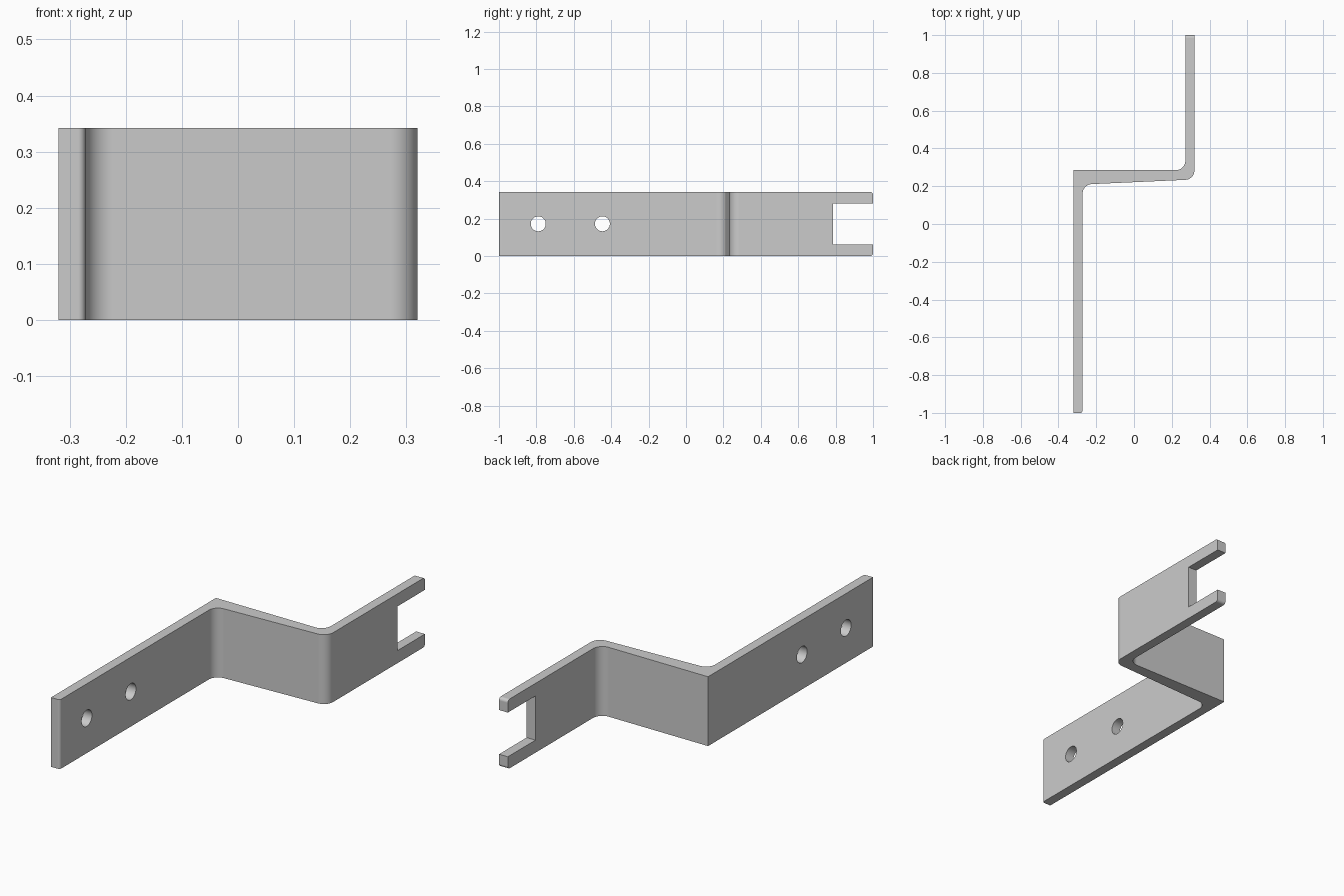
import bpy, bmesh, math
from mathutils import Vector

cube = bpy.data.objects.get("Cube")
if cube:
    bpy.data.objects.remove(cube, do_unlink=True)

HEIGHT = 0.342

metal = bpy.data.materials.new("grey_metal")
metal.use_nodes = True
colour = (0.6, 0.6, 0.6, 1)
metal.diffuse_color = colour
metal.node_tree.nodes["Principled BSDF"].inputs["Base Color"].default_value = colour


def fillet(points, steps=10):
    """Replace each (x, y, radius) corner of a closed outline by an arc."""
    out = []
    for i, (x, y, r) in enumerate(points):
        p = Vector((x, y))
        if r == 0:
            out.append(p)
            continue
        a = (Vector(points[i - 1][:2]) - p).normalized()
        b = (Vector(points[(i + 1) % len(points)][:2]) - p).normalized()
        half = a.angle(b) / 2
        centre = p + (a + b).normalized() * r / math.sin(half)
        start = (p + a * r / math.tan(half) - centre).normalized()
        end = (p + b * r / math.tan(half) - centre).normalized()
        for k in range(steps + 1):
            out.append(centre + start.slerp(end, k / steps) * r)
    return out


def make_object(name, bm):
    bmesh.ops.recalc_face_normals(bm, faces=bm.faces)
    mesh = bpy.data.meshes.new(name)
    bm.to_mesh(mesh)
    bm.free()
    mesh.materials.append(metal)
    ob = bpy.data.objects.new(name, mesh)
    bpy.context.collection.objects.link(ob)
    return ob


# Bent strip: Z-shaped outline extruded upward
outline = fillet([
    (-0.32, -1, 0), (-0.272, -1, 0.013), (-0.272, 0.209, 0.05),
    (0.32, 0.236, 0.05), (0.32, 1, 0), (0.272, 1, 0),
    (0.272, 0.285, 0.05), (-0.32, 0.285, 0),
])
bm = bmesh.new()
base = bm.faces.new([bm.verts.new((p.x, p.y, 0)) for p in outline])
top = bmesh.ops.extrude_face_region(bm, geom=[base])["geom"]
bmesh.ops.translate(bm, vec=(0, 0, HEIGHT),
                    verts=[v for v in top if isinstance(v, bmesh.types.BMVert)])

# Rounded outer corners at the fork end
tips = [e for e in bm.edges
        if all(v.co.y > 0.99 for v in e.verts)
        and abs(e.verts[0].co.z - e.verts[1].co.z) < 0.01]
bmesh.ops.bevel(bm, geom=tips, offset=0.015, segments=5, profile=0.5, affect='EDGES')
bracket = make_object("bent_bracket", bm)


def cut(cutter):
    cutter.hide_render = True
    mod = bracket.modifiers.new(cutter.name, 'BOOLEAN')
    mod.operation = 'DIFFERENCE'
    mod.solver = 'EXACT'
    mod.object = cutter
    bpy.context.view_layer.objects.active = bracket
    bpy.ops.object.modifier_apply(modifier=mod.name)
    bpy.data.objects.remove(cutter, do_unlink=True)


# Open slot between the fork prongs
bm = bmesh.new()
bmesh.ops.create_cube(bm, size=1)
bmesh.ops.scale(bm, vec=(0.2, 0.43, 0.218), verts=bm.verts)
bmesh.ops.translate(bm, vec=(0.296, 1, 0.171), verts=bm.verts)
cut(make_object("slot_cutter", bm))

# Two screw holes through the long leg
for y in (-0.79, -0.447):
    bm = bmesh.new()
    bmesh.ops.create_cone(bm, cap_ends=True, segments=40, radius1=0.04, radius2=0.04, depth=0.2)
    cutter = make_object("hole_cutter", bm)
    cutter.rotation_euler.y = math.pi / 2
    cutter.location = (-0.296, y, 0.172)
    bpy.context.view_layer.update()
    cut(cutter)

# Smooth bends with crisp edges and flat faces
bpy.ops.object.select_all(action='DESELECT')
bracket.select_set(True)
bpy.context.view_layer.objects.active = bracket
bpy.ops.object.shade_smooth_by_angle(angle=math.radians(30))
weighted = bracket.modifiers.new("even_normals", 'WEIGHTED_NORMAL')
weighted.keep_sharp = True
